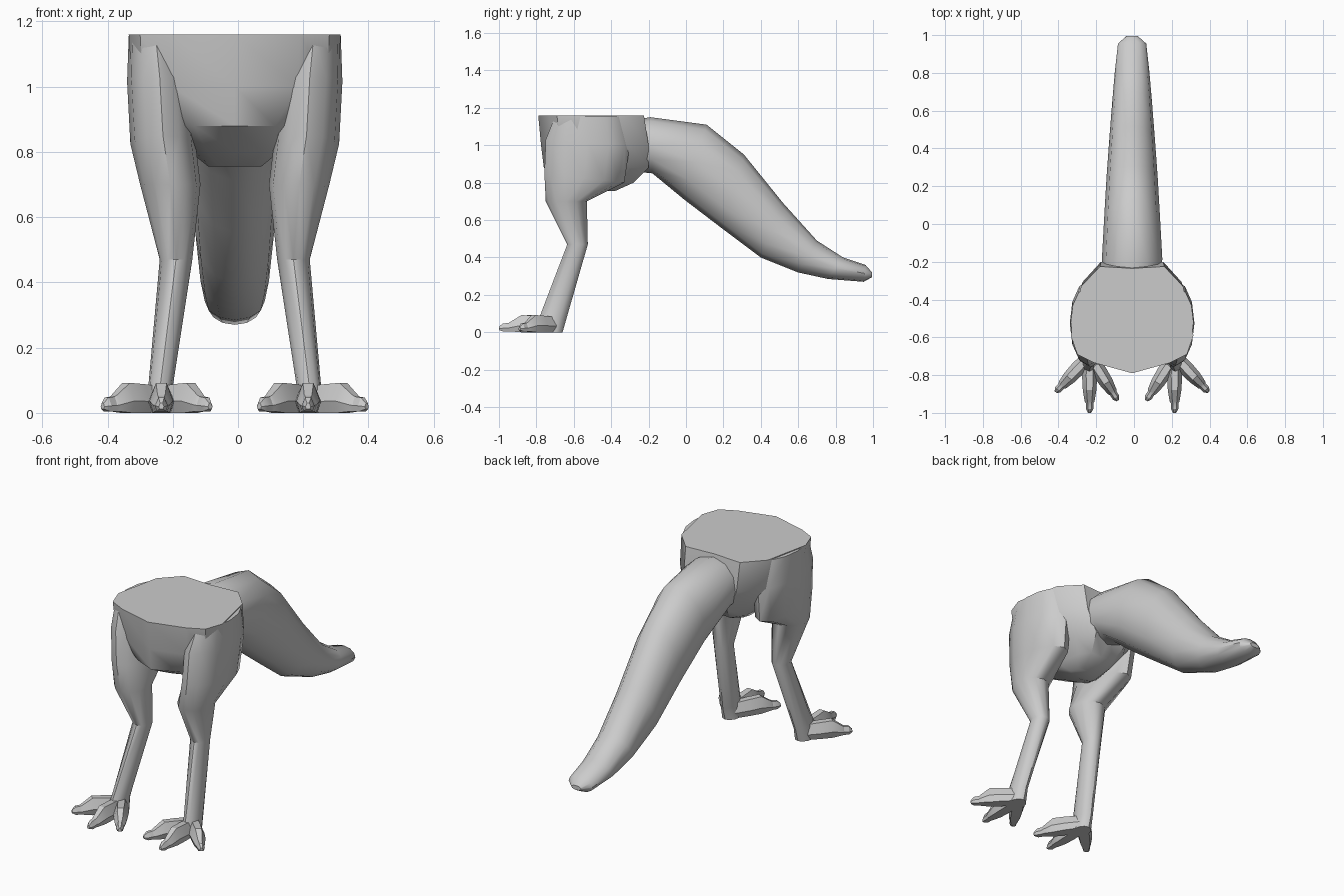
import bpy, bmesh, math
from mathutils import Vector

if "Cube" in bpy.data.objects:
    bpy.data.objects.remove(bpy.data.objects["Cube"])

CX = -0.01  # symmetry plane


def loft(name, rings, side=1, angle=40):
    """Skin a list of equal-length point rings and cap both ends."""
    bm = bmesh.new()
    vs = [[bm.verts.new((CX + side * p[0], p[1], p[2])) for p in r] for r in rings]
    n = len(rings[0])
    for a, b in zip(vs, vs[1:]):
        for i in range(n):
            j = (i + 1) % n
            bm.faces.new((a[i], a[j], b[j], b[i]))
    bm.faces.new(vs[0])
    bm.faces.new(vs[-1])
    bmesh.ops.recalc_face_normals(bm, faces=bm.faces)
    me = bpy.data.meshes.new(name)
    bm.to_mesh(me)
    bm.free()
    ob = bpy.data.objects.new(name, me)
    bpy.context.collection.objects.link(ob)
    bpy.ops.object.select_all(action='DESELECT')
    ob.select_set(True)
    bpy.context.view_layer.objects.active = ob
    bpy.ops.object.shade_smooth_by_angle(angle=math.radians(angle))
    return ob


def oval(c, u, v, n=12):
    """Ring around c with half-axes u and v."""
    c, u, v = Vector(c), Vector(u), Vector(v)
    return [c + u * math.cos(2 * math.pi * i / n) + v * math.sin(2 * math.pi * i / n)
            for i in range(n)]


# Pelvis: flat-topped outline narrowing to a small belly keel
half = [(0.2, -0.735), (0.29, -0.69), (0.325, -0.59), (0.27, -0.33), (0.17, -0.225)]
outline = [(0, -0.79)] + half + [(0, -0.235)] + [(-x, y) for x, y in reversed(half)]
rings = []
for z, sx, front, back in [(1.16, 1, -0.79, -0.225), (1.0, 0.97, -0.775, -0.2),
                           (0.88, 0.62, -0.76, -0.2), (0.80, 0.42, -0.60, -0.28),
                           (0.755, 0.25, -0.48, -0.38)]:
    k = (back - front) / 0.565
    rings.append([(x * sx, front + (y + 0.79) * k, z) for x, y in outline])
loft("pelvis", rings)

# Tail: upper (y, z), lower (y, z), half width
tail = [(-0.32, 1.13, -0.28, 0.86, 0.15), (-0.19, 1.15, -0.18, 0.85, 0.16),
        (0.11, 1.11, -0.01, 0.71, 0.147), (0.31, 0.95, 0.2, 0.55, 0.135),
        (0.52, 0.69, 0.4, 0.40, 0.12), (0.70, 0.49, 0.6, 0.32, 0.105),
        (0.84, 0.40, 0.76, 0.285, 0.092), (0.96, 0.36, 0.95, 0.27, 0.075),
        (0.995, 0.32, 0.995, 0.295, 0.03)]
loft("tail", [oval((0, (a + c) / 2, (b + d) / 2), (w, 0, 0), (0, (a - c) / 2, (b - d) / 2))
              for a, b, c, d, w in tail])

# Leg: inner x, outer x, front (y, z), back (y, z)
leg = [(0.16, 0.325, -0.70, 1.155, -0.34, 1.155), (0.13, 0.33, -0.75, 1.03, -0.30, 1.0),
       (0.12, 0.32, -0.757, 0.85, -0.33, 0.80), (0.105, 0.29, -0.75, 0.70, -0.53, 0.70),
       (0.13, 0.23, -0.635, 0.47, -0.525, 0.47), (0.19, 0.265, -0.78, 0.09, -0.64, 0.07),
       (0.18, 0.275, -0.79, 0, -0.66, 0)]
# Toes: tip (x, y); profile: fraction along, half width, bottom z, top z
toes = {"inner": (0.075, -0.935), "middle": (0.225, -1.0), "outer": (0.405, -0.89)}
profile = [(0, 0.035, 0, 0.08), (0.35, 0.04, 0, 0.088), (0.6, 0.036, 0, 0.092),
           (0.8, 0.026, 0.005, 0.055), (0.83, 0.02, 0.005, 0.05),
           (0.93, 0.02, 0.005, 0.047), (1, 0.008, 0.012, 0.03)]

for side, label in ((1, "right"), (-1, "left")):
    loft(label + "_leg",
         [oval(((a + b) / 2, (fy + by) / 2, (fz + bz) / 2), ((b - a) / 2, 0, 0),
               (0, (by - fy) / 2, (bz - fz) / 2)) for a, b, fy, fz, by, bz in leg], side)
    base = Vector((0.225, -0.70, 0))
    for name, tip in toes.items():
        d = Vector((tip[0], tip[1], 0)) - base
        across = Vector((-d.y, d.x, 0)).normalized()
        rings = []
        for t, w, lo, hi in profile:
            p = base + d * t
            # flat-soled six-sided section with a top ridge
            rings.append([p + across * (w * s) + Vector((0, 0, lo + (hi - lo) * h))
                          for s, h in [(-0.7, 0), (0.7, 0), (1, 0.4), (0.45, 1),
                                       (-0.45, 1), (-1, 0.4)]])
        loft(f"{label}_{name}_toe", rings, side, 30)
